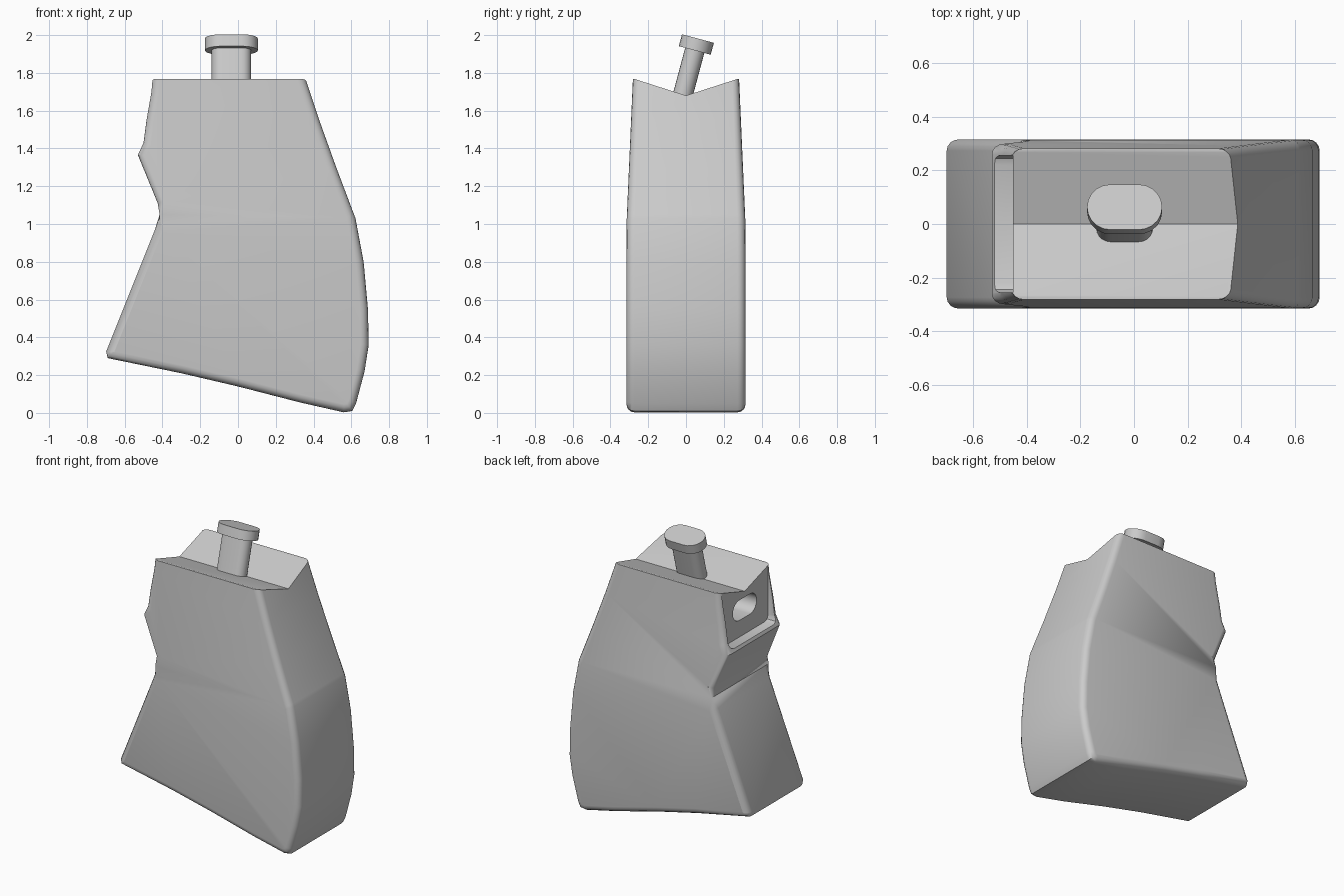
import bpy, bmesh, math
from mathutils import Matrix, Vector

cube = bpy.data.objects.get("Cube")
if cube:
    bpy.data.objects.remove(cube, do_unlink=True)

grey = bpy.data.materials.new("plain grey")
grey.use_nodes = True
colour = (0.6, 0.6, 0.6, 1)
grey.diffuse_color = colour
grey.node_tree.nodes["Principled BSDF"].inputs["Base Color"].default_value = colour


def make_object(name, bm):
    bmesh.ops.recalc_face_normals(bm, faces=bm.faces)
    mesh = bpy.data.meshes.new(name)
    bm.to_mesh(mesh)
    bm.free()
    mesh.materials.append(grey)
    obj = bpy.data.objects.new(name, mesh)
    bpy.context.collection.objects.link(obj)
    return obj


def prism(outline, vector):
    """Closed outline of 3D points swept along a vector."""
    bm = bmesh.new()
    face = bm.faces.new([bm.verts.new(p) for p in outline])
    result = bmesh.ops.extrude_face_region(bm, geom=[face], use_keep_orig=True)
    moved = [g for g in result["geom"] if isinstance(g, bmesh.types.BMVert)]
    bmesh.ops.translate(bm, verts=moved, vec=vector)
    return bm


def stadium(name, width, depth, low, high, matrix, steps=10):
    """Rounded slot shape, upright between two heights, then placed."""
    r = depth / 2
    points = []
    for side, start in ((1, -math.pi / 2), (-1, math.pi / 2)):
        for i in range(steps + 1):
            a = start + math.pi * i / steps
            points.append((side * (width / 2 - r) + r * math.cos(a), r * math.sin(a), low))
    bm = prism(points, (0, 0, high - low))
    bm.transform(matrix)
    return make_object(name, bm)


def cut(target, cutter):
    cutter.hide_render = True
    mod = target.modifiers.new("cut", "BOOLEAN")
    mod.operation, mod.solver, mod.object = "DIFFERENCE", "EXACT", cutter
    bpy.context.view_layer.objects.active = target
    bpy.ops.object.modifier_apply(modifier=mod.name)
    bpy.data.objects.remove(cutter, do_unlink=True)


def smooth(obj, angle):
    bpy.ops.object.select_all(action="DESELECT")
    obj.select_set(True)
    bpy.context.view_layer.objects.active = obj
    bpy.ops.object.shade_smooth_by_angle(angle=math.radians(angle))


# Body: side profile swept across the width
HALF = 0.315
profile = [(-0.69, 0.29), (-0.3, 0.21), (0, 0.14), (0.33, 0.055), (0.56, 0.003),
           (0.605, 0.01), (0.625, 0.05), (0.67, 0.22), (0.692, 0.36), (0.688, 0.55),
           (0.665, 0.8), (0.622, 1.03), (0.52, 1.3), (0.43, 1.55), (0.36, 1.76),
           (0.31, 1.9), (-0.445, 1.9), (-0.46, 1.7), (-0.485, 1.55), (-0.5, 1.43),
           (-0.53, 1.365), (-0.425, 1.11), (-0.415, 1.05), (-0.44, 0.97), (-0.698, 0.325)]
bm = prism([(x, -HALF, z) for x, z in profile], (0, 2 * HALF, 0))
bmesh.ops.bisect_plane(bm, geom=bm.verts[:] + bm.edges[:] + bm.faces[:],
                       plane_co=(0, 0, 1.05), plane_no=(0, 0, 1))
bm.normal_update()
rim = [e for e in bm.edges if len(e.link_faces) == 2
       and sum(abs(f.normal.y) > 0.9 for f in e.link_faces) == 1]
bmesh.ops.bevel(bm, geom=rim, offset=0.042, segments=4, profile=0.5,
                affect="EDGES", clamp_overlap=False)
# Upper half narrows toward the top
for v in bm.verts:
    v.co.y *= 1 - max(0, v.co.z - 1.0) * 0.14
body = make_object("body", bm)

# V groove along the top
section = [(0, 1.68), (0.27, 1.767), (0.5, 1.767), (0.5, 2.2)]
outline = section + [(-y, z) for y, z in reversed(section[1:])]
cut(body, make_object("groove_cutter", prism([(-1, y, z) for y, z in outline], (2, 0, 0))))

# Recessed panel on the upper edge, with rounded lower corners
outline = [(0.255, 2.1), (0.255, 1.42), (0.245, 1.395), (0.22, 1.385)]
outline += [(-y, z) for y, z in reversed(outline)]
cut(body, make_object("recess_cutter", prism([(-1, y, z) for y, z in outline], (0.55, 0, 0))))

# Slot sunk into the recessed panel
slot_place = Matrix.Translation((-0.45, 0, 1.57)) @ Matrix(
    ((0, 0, 1, 0), (1, 0, 0, 0), (0, 1, 0, 0), (0, 0, 0, 1)))
cut(body, stadium("slot_cutter", 0.26, 0.14, -0.1, 0.2, slot_place))
smooth(body, 35)

# Leaning knob standing on the groove
lean = Matrix.Translation((-0.035, -0.015, 1.69)) @ Matrix.Rotation(math.radians(-15), 4, "X")
smooth(stadium("knob_stem", 0.21, 0.105, -0.03, 0.25, lean), 35)
smooth(stadium("knob_cap", 0.28, 0.175, 0.237, 0.302, lean), 35)
